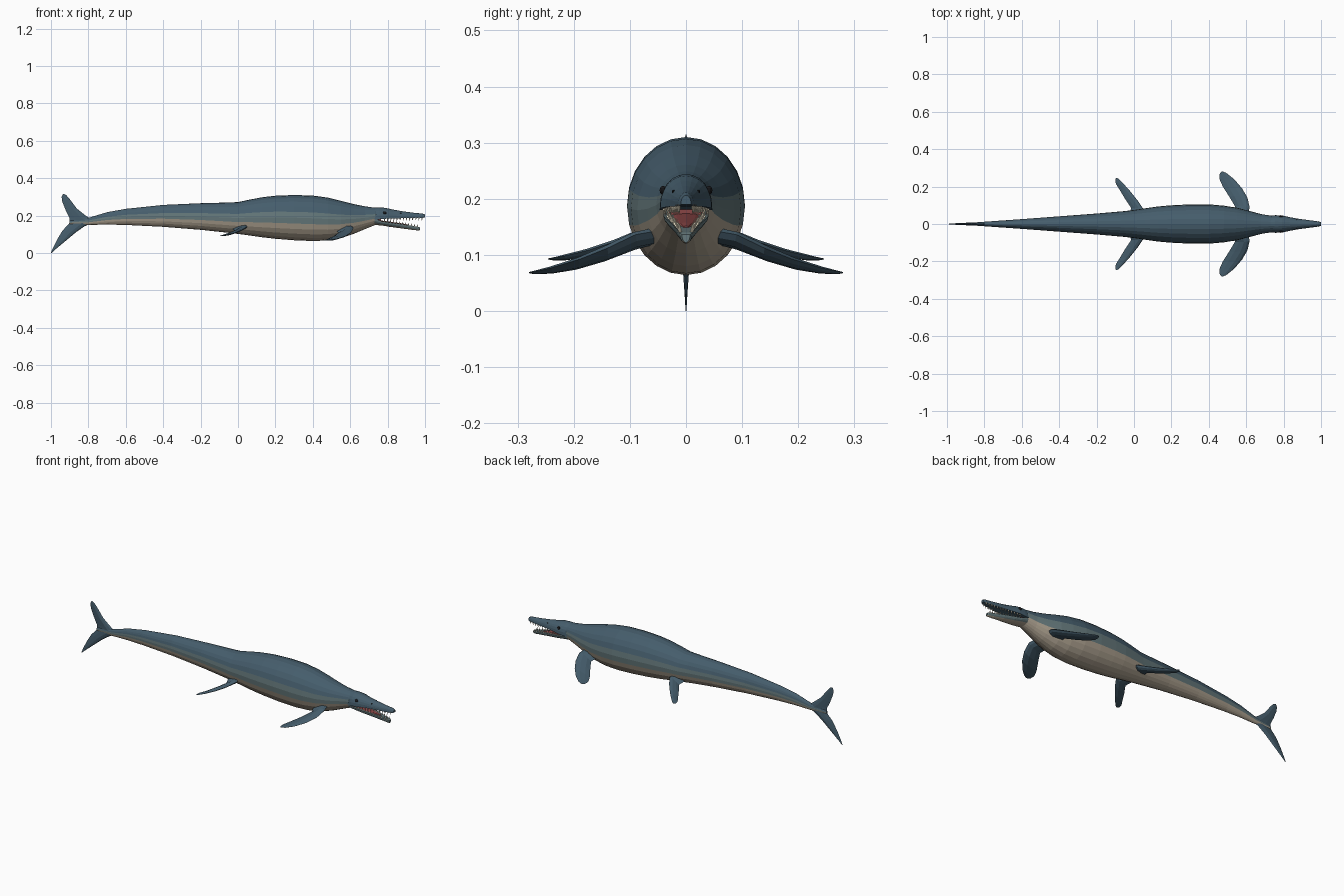
import bpy, bmesh, math
from mathutils import Vector

if "Cube" in bpy.data.objects:
    bpy.data.objects.remove(bpy.data.objects["Cube"])


def mat(name, rgb):
    m = bpy.data.materials.new(name)
    m.diffuse_color = (*rgb, 1)
    m.use_nodes = True
    m.node_tree.nodes["Principled BSDF"].inputs["Base Color"].default_value = m.diffuse_color
    return m


BACK = mat("slate_back", (0.06, 0.11, 0.15))
SIDE = mat("grey_side", (0.13, 0.19, 0.20))
BELLY = mat("pale_belly", (0.42, 0.36, 0.28))
FLESH = mat("mouth_flesh", (0.25, 0.06, 0.06))
TOOTH = mat("ivory", (0.75, 0.68, 0.52))
BLACK = mat("eye_black", (0.01, 0.01, 0.012))


def loft(name, rings, mats, pick=None):
    """Skin a list of equal rings, capping both ends; pick(j) gives a material slot."""
    bm = bmesh.new()
    vs = [[bm.verts.new(p) for p in r] for r in rings]
    n = len(rings[0])
    for a, b in zip(vs, vs[1:]):
        for j in range(n):
            k = (j + 1) % n
            f = bm.faces.new((a[j], a[k], b[k], b[j]))
            f.material_index = pick(j) if pick else 0
    bm.faces.new(vs[0])
    bm.faces.new(vs[-1])
    bmesh.ops.recalc_face_normals(bm, faces=bm.faces)
    return finish(name, bm, mats)


def finish(name, bm, mats):
    me = bpy.data.meshes.new(name)
    bm.to_mesh(me)
    bm.free()
    for m in mats:
        me.materials.append(m)
    ob = bpy.data.objects.new(name, me)
    bpy.context.collection.objects.link(ob)
    return ob


def oval(x, top, bot, w, n=24):
    c, h = (top + bot) / 2, (top - bot) / 2
    return [(x, w * math.cos(i * math.tau / n), c + h * math.sin(i * math.tau / n)) for i in range(n)]


def dome(x, flat, peak, w, n=12):
    """Half oval from a flat edge: skull when peak is above, jaw when below."""
    return [(x, w * math.cos(i * math.pi / n), flat + (peak - flat) * math.sin(i * math.pi / n) ** 0.85)
            for i in range(n + 1)]


def fin(name, sections, normal):
    """Lens-section blade: each section is leading point, trailing point, half thickness."""
    nv = Vector(normal).normalized()
    prof = [(0, 0), (.12, .65), (.35, 1), (.7, .6), (1, 0), (.7, -.6), (.35, -1), (.12, -.65)]
    rings = []
    for a, b, t in sections:
        a, b = Vector(a), Vector(b)
        rings.append([a.lerp(b, u) + nv * t * v for u, v in prof])
    return loft(name, rings, [BACK])


# Body: x, top, bottom, half width
body = [(-.90, .172, .155, .005), (-.8, .188, .15, .012), (-.7, .218, .152, .019), (-.6, .236, .15, .026),
        (-.4, .257, .14, .041), (-.2, .266, .124, .056), (-.05, .27, .108, .069), (0, .272, .102, .075),
        (.06, .285, .094, .084), (.13, .298, .084, .094), (.2, .306, .076, .1), (.3, .31, .068, .105),
        (.4, .307, .064, .105), (.48, .296, .067, .098), (.55, .279, .08, .087), (.62, .261, .103, .069),
        (.68, .249, .128, .053), (.735, .242, .15, .044), (.75, .236, .158, .036)]


def band(j):
    return 0 if 1 <= j <= 10 else (1 if j in (0, 11, 12, 23) else 2)


loft("body", [oval(*s) for s in body], [BACK, SIDE, BELLY], band)

# Skull
skull = [(.73, .18, .243, .044), (.755, .18, .244, .047), (.79, .183, .241, .046), (.83, .185, .232, .037),
         (.88, .186, .223, .028), (.94, .186, .215, .02), (.985, .187, .211, .014), (1.0, .19, .206, .009)]
loft("skull", [dome(*s) for s in skull], [BACK])

# Lower jaw, hinged open
jaw = [(.73, .183, .15, .041), (.77, .169, .147, .04), (.81, .163, .14, .034), (.87, .155, .132, .025),
       (.93, .146, .124, .016), (.965, .14, .12, .011), (.972, .136, .122, .007)]
loft("lower_jaw", [dome(*s) for s in jaw], [SIDE, BELLY], lambda j: 1 if 3 <= j <= 8 else 0)

# Mouth lining and tongue
loft("mouth_lining", [oval(.73, .188, .155, .036, 10), oval(.765, .186, .16, .035, 10)], [FLESH])
loft("tongue", [oval(x, t, t - .01, w, 8) for x, t, w in
                ((.75, .176, .026), (.82, .166, .022), (.88, .158, .014), (.91, .152, .006))], [FLESH])


# Teeth: rows of small cones following both jaws
def interp(table, x, col):
    for a, b in zip(table, table[1:]):
        if a[0] <= x <= b[0]:
            return a[col] + (b[col] - a[col]) * (x - a[0]) / (b[0] - a[0])


def teeth(name, table, x0, x1, count, direction):
    bm = bmesh.new()
    for i in range(count):
        x = x0 + (x1 - x0) * i / (count - 1)
        y, z = interp(table, x, 3) * .86, interp(table, x, 1)
        for s in (-1, 1):
            base = [bm.verts.new((x + .0042 * math.cos(a), s * y + .0035 * math.sin(a), z - direction * .003))
                    for a in (k * math.tau / 6 for k in range(6))]
            tip = bm.verts.new((x - .003, s * y * .97, z + direction * .015))
            for k in range(6):
                bm.faces.new((base[k], base[(k + 1) % 6], tip))
            bm.faces.new(base)
    bmesh.ops.recalc_face_normals(bm, faces=bm.faces)
    finish(name, bm, [TOOTH])


teeth("upper_teeth", skull, .785, .985, 13, -1)
teeth("lower_teeth", jaw, .785, .96, 12, 1)

# Tail fluke lobes
fin("tail_upper_lobe", [((-.77, 0, .17), (-.9, 0, .16), .009), ((-.815, 0, .2), (-.9, 0, .185), .008),
                        ((-.862, 0, .238), (-.921, 0, .228), .006), ((-.9, 0, .288), (-.94, 0, .275), .004),
                        ((-.918, 0, .309), (-.943, 0, .3), .002), ((-.93, 0, .315), (-.937, 0, .314), .0008)], (0, 1, 0))
fin("tail_lower_lobe", [((-.77, 0, .165), (-.895, 0, .175), .009), ((-.82, 0, .143), (-.905, 0, .155), .008),
                        ((-.865, 0, .112), (-.938, 0, .12), .007), ((-.925, 0, .062), (-.968, 0, .07), .005),
                        ((-.975, 0, .02), (-.99, 0, .026), .002), ((-.997, 0, 0), (-1, 0, .002), .0008)], (0, 1, 0))

# Paired flippers, eyes and nostrils
front = [((.61, .05, .143), (.52, .05, .122), .014), ((.618, .09, .136), (.54, .095, .108), .013),
         ((.607, .14, .112), (.507, .15, .088), .012), ((.578, .19, .092), (.475, .2, .073), .009),
         ((.535, .24, .077), (.457, .24, .067), .006), ((.495, .272, .07), (.458, .268, .066), .003),
         ((.478, .28, .069), (.466, .279, .067), .001)]
rear = [((.045, .045, .15), (-.03, .045, .13), .012), ((.05, .08, .142), (-.015, .085, .118), .011),
        ((.02, .125, .124), (-.045, .13, .106), .009), ((-.02, .175, .108), (-.075, .18, .095), .007),
        ((-.058, .217, .098), (-.097, .215, .091), .005), ((-.08, .24, .094), (-.1, .235, .09), .002),
        ((-.089, .246, .093), (-.097, .245, .092), .001)]


def ball(name, loc, scale):
    bm = bmesh.new()
    bmesh.ops.create_uvsphere(bm, u_segments=10, v_segments=6, radius=1)
    bmesh.ops.scale(bm, vec=scale, verts=bm.verts)
    bmesh.ops.translate(bm, vec=loc, verts=bm.verts)
    finish(name, bm, [BLACK])


for s, side in ((1, "left"), (-1, "right")):
    for label, secs in (("front", front), ("rear", rear)):
        flip = [((a[0], a[1] * s, a[2]), (b[0], b[1] * s, b[2]), t) for a, b, t in secs]
        fin(f"{label}_flipper_{side}", flip, (-.2, .35 * s, 1))
    ball(f"eye_{side}", (.785, .041 * s, .215), (.009, .006, .008))
    ball(f"nostril_{side}", (.87, .022 * s, .213), (.004, .003, .003))
